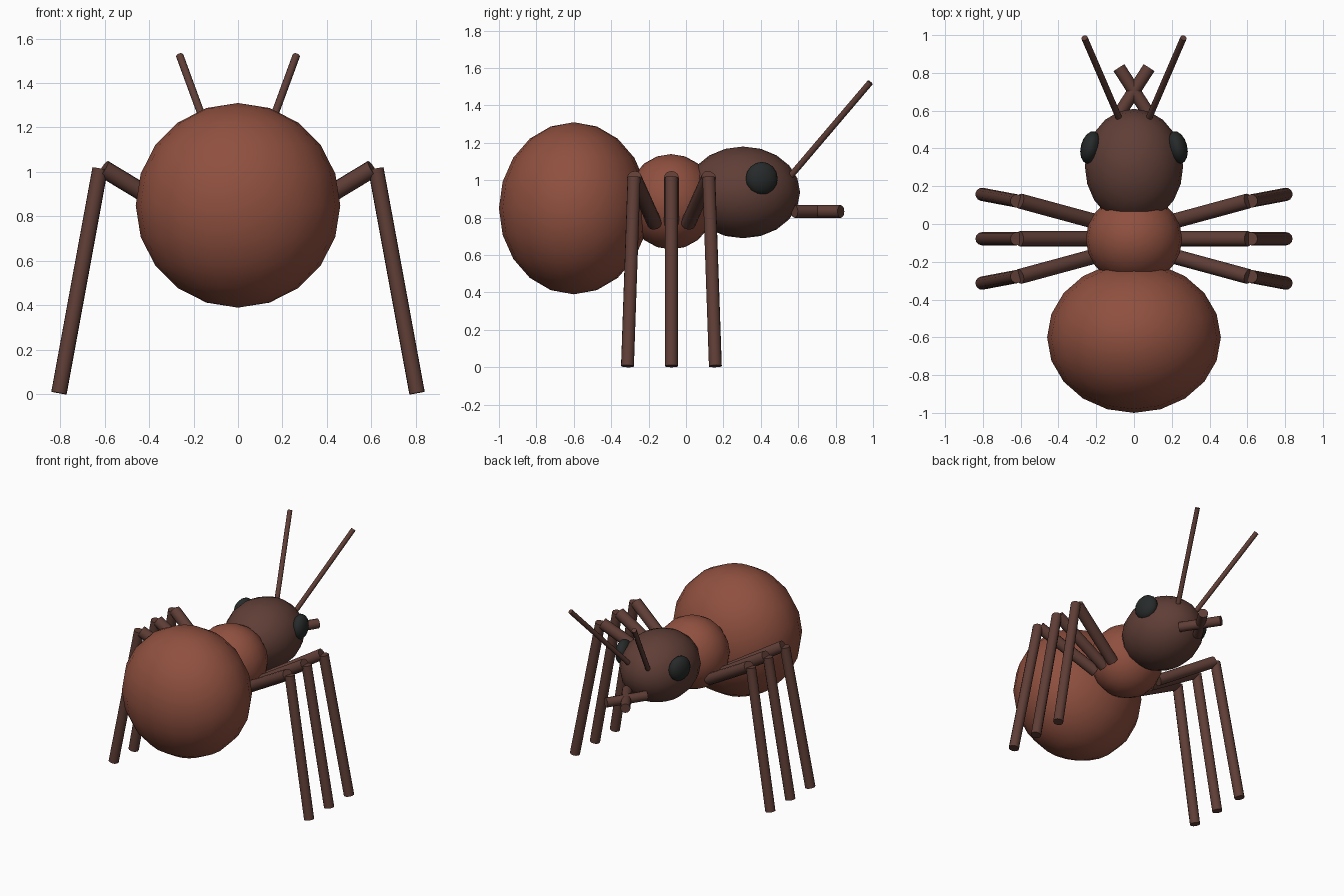
import bpy
import math
from mathutils import Vector

if "Cube" in bpy.data.objects:
    bpy.data.objects.remove(bpy.data.objects["Cube"])


def material(name, color):
    m = bpy.data.materials.new(name)
    m.diffuse_color = (*color, 1.0)
    m.use_nodes = True
    m.node_tree.nodes["Principled BSDF"].inputs["Base Color"].default_value = m.diffuse_color
    return m


RUST = material("rust red", (0.275, 0.080, 0.050))
BROWN = material("dark brown", (0.115, 0.048, 0.037))
BLACK = material("eye black", (0.020, 0.023, 0.023))


def finish(name, mat):
    ob = bpy.context.object
    ob.name = name
    ob.data.materials.append(mat)
    bpy.ops.object.transform_apply(location=False, rotation=False, scale=True)
    bpy.ops.object.shade_smooth_by_angle(angle=math.radians(50))
    return ob


def ball(name, center, radii, mat, segments=20, turn=0.0):
    bpy.ops.mesh.primitive_uv_sphere_add(
        segments=segments, ring_count=segments // 2, radius=1,
        location=center, rotation=(0, 0, turn))
    bpy.context.object.scale = radii
    return finish(name, mat)


def rod(name, start, end, radius, mat, sides=12):
    a, b = Vector(start), Vector(end)
    d = b - a
    bpy.ops.mesh.primitive_cylinder_add(
        vertices=sides, radius=radius, depth=d.length, location=(a + b) / 2,
        rotation=d.to_track_quat('Z', 'Y').to_euler())
    return finish(name, mat)


# Body segments
ball("abdomen", (0, -0.6, 0.85), (0.46, 0.40, 0.46), RUST)
ball("thorax", (0, -0.08, 0.885), (0.255, 0.24, 0.255), RUST)
ball("head", (0, 0.305, 0.935), (0.26, 0.305, 0.245), BROWN)

for side, s in (("left", -1), ("right", 1)):
    # Eye, turned to follow the curve of the head
    ball(f"{side}_eye", (s * 0.23, 0.405, 1.01), (0.052, 0.088, 0.088),
         BLACK, 16, s * math.radians(14))
    # Antenna
    rod(f"{side}_antenna", (s * 0.07, 0.54, 1.0), (s * 0.262, 0.985, 1.523),
        0.017, BROWN)
    # Mandible, crossing the middle line
    rod(f"{side}_mandible", (-s * 0.08, 0.58, 0.833), (s * 0.08, 0.828, 0.833),
        0.034, BROWN)
    # Legs: thick upper part rising to the knee, thinner lower part to the ground
    for place, k in (("front", 1), ("middle", 0), ("back", -1)):
        y = -0.078
        rod(f"{side}_{place}_upper_leg", (s * 0.20, y + k * 0.09, 0.77),
            (s * 0.605, y + k * 0.20, 1.015), 0.04, BROWN)
        rod(f"{side}_{place}_lower_leg", (s * 0.62, y + k * 0.20, 1.015),
            (s * 0.805, y + k * 0.235, 0.006), 0.035, BROWN)
